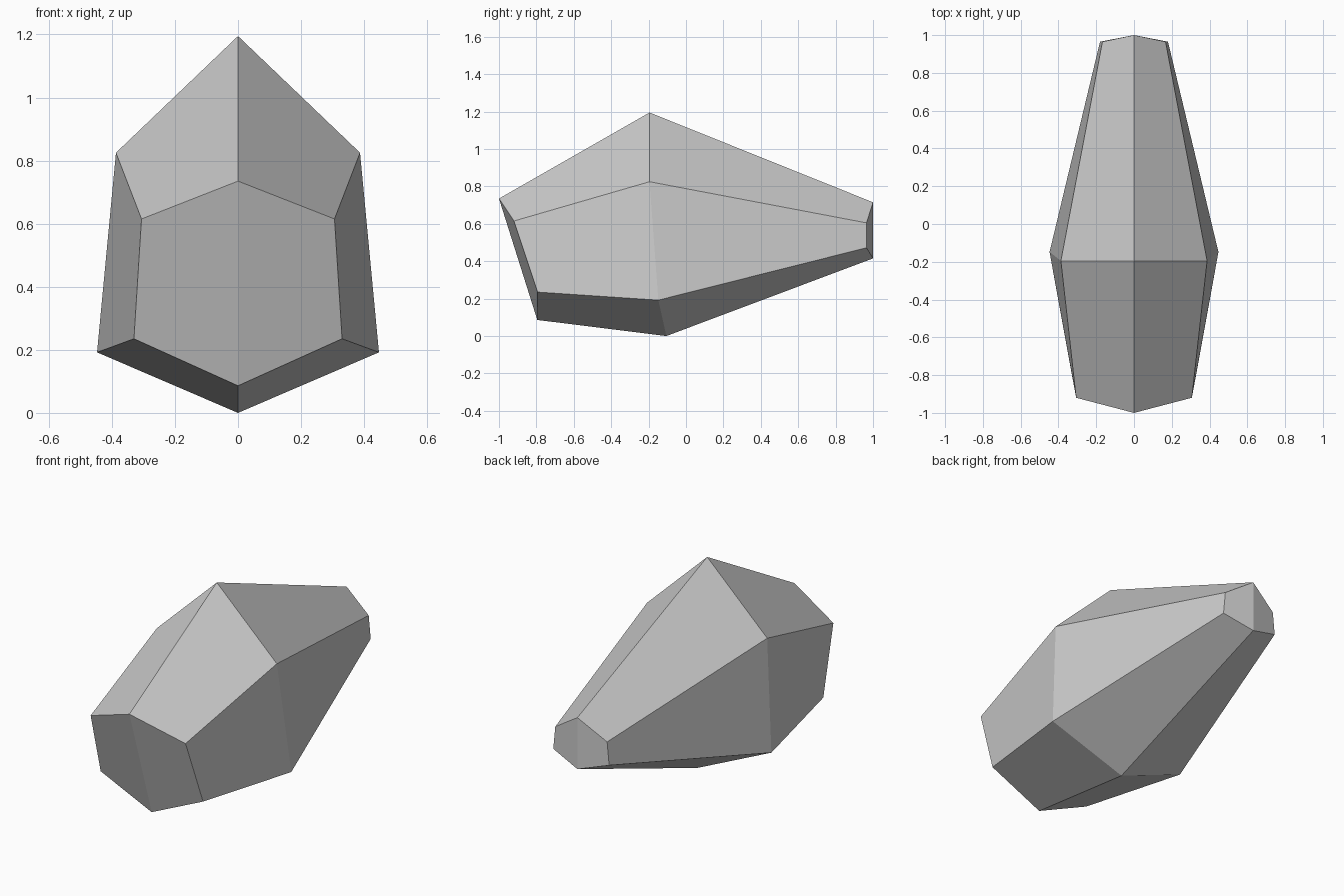
import bpy
import bmesh

cube = bpy.data.objects.get("Cube")
if cube:
    bpy.data.objects.remove(cube, do_unlink=True)

# Stone colour
stone = bpy.data.materials.new("stone grey")
stone.use_nodes = True
grey = (0.6, 0.6, 0.6, 1)
stone.diffuse_color = grey
stone.node_tree.nodes["Principled BSDF"].inputs["Base Color"].default_value = grey

# Left half of each cross-section, from top ridge to keel
front = [(0, -1, .735), (.306, -.92, .615), (.33, -.793, .235), (0, -.795, .086)]
middle = [(0, -.195, 1.195), (.387, -.195, .825), (.447, -.148, .192), (0, -.105, 0)]
back = [(0, 1, .715), (.167, .965, .605), (.18, .965, .472), (0, 1, .415)]

# Bridge the sections and close both ends
bm = bmesh.new()
rings = [[bm.verts.new(p) for p in section] for section in (front, middle, back)]
for a, b in zip(rings, rings[1:]):
    for i in range(len(a) - 1):
        bm.faces.new((a[i], a[i + 1], b[i + 1], b[i]))
bm.faces.new(rings[0])
bm.faces.new(rings[-1][::-1])

# Mirror to the right half and weld along the centre
geometry = bm.verts[:] + bm.edges[:] + bm.faces[:]
bmesh.ops.mirror(bm, geom=geometry, axis='X', merge_dist=0.001)
bmesh.ops.remove_doubles(bm, verts=bm.verts[:], dist=0.001)
bmesh.ops.recalc_face_normals(bm, faces=bm.faces[:])

mesh = bpy.data.meshes.new("rock")
bm.to_mesh(mesh)
bm.free()
mesh.materials.append(stone)
rock = bpy.data.objects.new("rock", mesh)
bpy.context.collection.objects.link(rock)
